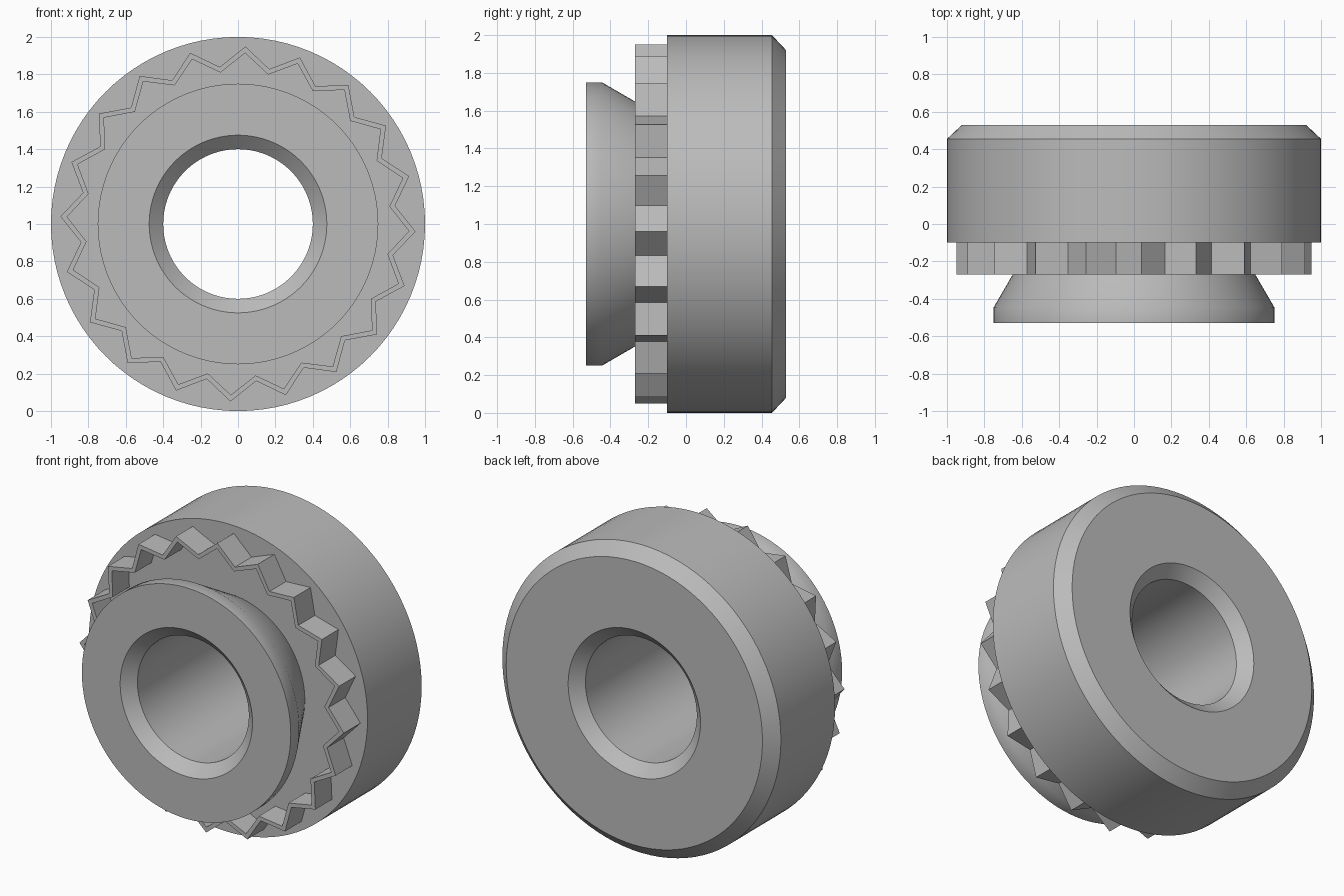
import bpy, bmesh, math

# Remove the default object
if "Cube" in bpy.data.objects:
    bpy.data.objects.remove(bpy.data.objects["Cube"], do_unlink=True)

# Single steel-grey material
steel = bpy.data.materials.new("steel_grey")
steel.use_nodes = True
colour = (0.5, 0.5, 0.5, 1)
steel.diffuse_color = colour
steel.node_tree.nodes["Principled BSDF"].inputs["Base Color"].default_value = colour

SEGMENTS = 96
TEETH = 20
CENTRE_Z = 1.0


def ring_point(radius, angle, y):
    return (radius * math.cos(angle), y, CENTRE_Z + radius * math.sin(angle))


def bridge_loops(bm, loops, closed):
    """Join equal-length vertex rings with quads."""
    pairs = list(zip(loops, loops[1:]))
    if closed:
        pairs.append((loops[-1], loops[0]))
    for a, b in pairs:
        for i in range(len(a)):
            j = (i + 1) % len(a)
            bm.faces.new((a[i], a[j], b[j], b[i]))


def finish(bm, name):
    bmesh.ops.recalc_face_normals(bm, faces=bm.faces[:])
    mesh = bpy.data.meshes.new(name)
    bm.to_mesh(mesh)
    bm.free()
    mesh.materials.append(steel)
    obj = bpy.data.objects.new(name, mesh)
    bpy.context.collection.objects.link(obj)
    bpy.ops.object.select_all(action="DESELECT")
    obj.select_set(True)
    bpy.context.view_layer.objects.active = obj
    bpy.ops.object.shade_smooth_by_angle(angle=math.radians(40))
    return obj


# Bored body with undercut front flange: (radius, y) profile turned about y
profile = [
    (0.475, -0.53), (0.75, -0.53), (0.75, -0.445),   # flange face and rim
    (0.55, -0.10), (1.0, -0.10),                     # undercut and shoulder
    (1.0, 0.455), (0.92, 0.53), (0.475, 0.53),       # barrel and rear chamfer
    (0.40, 0.46), (0.40, -0.46),                     # bore
]
bm = bmesh.new()
loops = [[bm.verts.new(ring_point(r, math.tau * i / SEGMENTS, y))
          for i in range(SEGMENTS)] for r, y in profile]
bridge_loops(bm, loops, closed=True)
finish(bm, "nut_body")


# Thin toothed ring standing on the shoulder
def zigzag(bm, tip, valley, y):
    start = math.radians(-2.4)
    return [bm.verts.new(ring_point(valley if i % 2 else tip,
                                    start + math.pi * i / TEETH, y))
            for i in range(2 * TEETH)]


bm = bmesh.new()
loops = [zigzag(bm, 0.95, 0.845, -0.10), zigzag(bm, 0.95, 0.845, -0.27),
         zigzag(bm, 0.915, 0.815, -0.27), zigzag(bm, 0.915, 0.815, -0.10)]
bridge_loops(bm, loops, closed=True)
finish(bm, "toothed_ring")
